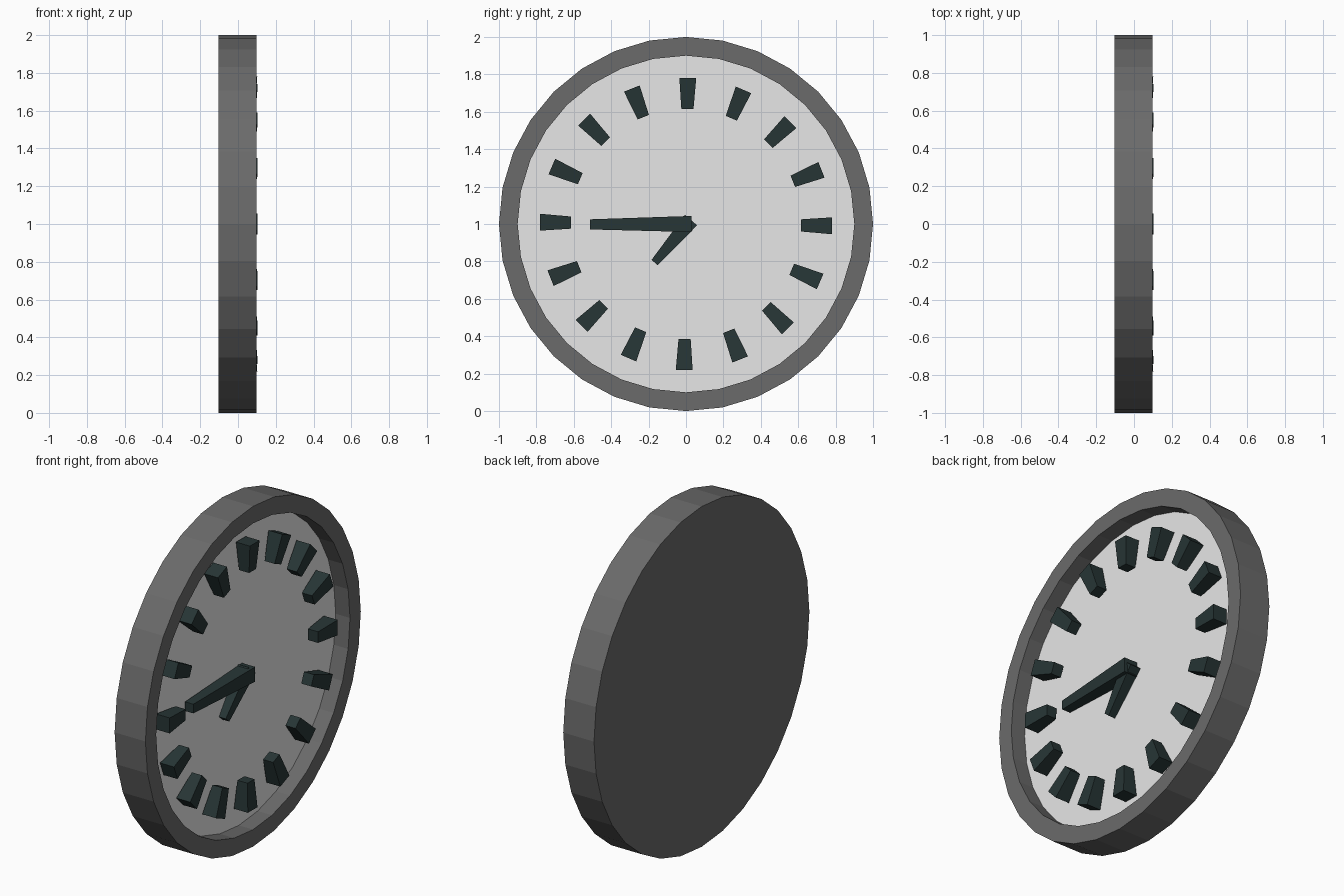
import bpy, bmesh, math
from mathutils import Vector

default = bpy.data.objects.get("Cube")
if default:
    bpy.data.objects.remove(default, do_unlink=True)

CENTRE = Vector((0, 0, 1))
SIDES = 32
BACK, FRONT, DIAL = -0.102, 0.098, 0.005


def material(name, rgb):
    mat = bpy.data.materials.new(name)
    mat.use_nodes = True
    mat.diffuse_color = (*rgb, 1)
    mat.node_tree.nodes["Principled BSDF"].inputs["Base Color"].default_value = (*rgb, 1)
    return mat


grey = material("dark grey", (0.145, 0.145, 0.145))
white = material("off white", (0.8, 0.8, 0.8))
teal = material("blackish teal", (0.020, 0.036, 0.036))


def finish(name, bm, mat):
    bmesh.ops.recalc_face_normals(bm, faces=bm.faces)
    mesh = bpy.data.meshes.new(name)
    bm.to_mesh(mesh)
    bm.free()
    mesh.materials.append(mat)
    obj = bpy.data.objects.new(name, mesh)
    bpy.context.collection.objects.link(obj)
    return obj


def direction(angle):
    """Unit vector on the dial, clockwise from the top."""
    return Vector((0, math.sin(angle), math.cos(angle)))


def tapered_bar(name, wide_end, narrow_end, wide, narrow):
    """Square bar that tapers from one end to the other."""
    along = (narrow_end - wide_end).normalized()
    out = Vector((1, 0, 0))
    side = along.cross(out)
    bm = bmesh.new()
    ends = []
    for centre, size in ((wide_end, wide), (narrow_end, narrow)):
        ends.append([bm.verts.new(centre + (side * a + out * b) * size / 2)
                     for a, b in ((-1, -1), (1, -1), (1, 1), (-1, 1))])
        bm.faces.new(ends[-1])
    for i in range(4):
        j = (i + 1) % 4
        bm.faces.new((ends[0][i], ends[0][j], ends[1][j], ends[1][i]))
    return finish(name, bm, teal)


# Case: closed back, outer wall, rim and recessed dial
bm = bmesh.new()
rings = []
for x, radius in ((BACK, 1), (FRONT, 1), (FRONT, 0.9), (DIAL, 0.9)):
    rings.append([bm.verts.new(CENTRE + Vector((x, 0, 0)) + direction(math.tau * i / SIDES) * radius)
                  for i in range(SIDES)])
for a, b in zip(rings, rings[1:]):
    for i in range(SIDES):
        j = (i + 1) % SIDES
        bm.faces.new((a[i], a[j], b[j], b[i]))
bm.faces.new(rings[0])
dial = bm.faces.new(rings[-1])
dial.material_index = 1
case = finish("clock_case", bm, grey)
case.data.materials.append(white)

# Hour markers, wider at the outer end
for i in range(16):
    d = direction(math.tau * i / 16 + math.radians(0.7))
    mid = CENTRE + Vector((0.057, 0, 0))
    tapered_bar(f"marker_{i + 1}", mid + d * 0.78, mid + d * 0.615, 0.09, 0.065)

# Hands
tapered_bar("minute_hand", Vector((0.048, 0.03, 1.0)), Vector((0.042, -0.513, 0.998)), 0.086, 0.054)
tapered_bar("hour_hand", Vector((0.03, 0.027, 1.021)), Vector((0.028, -0.168, 0.794)), 0.086, 0.043)
